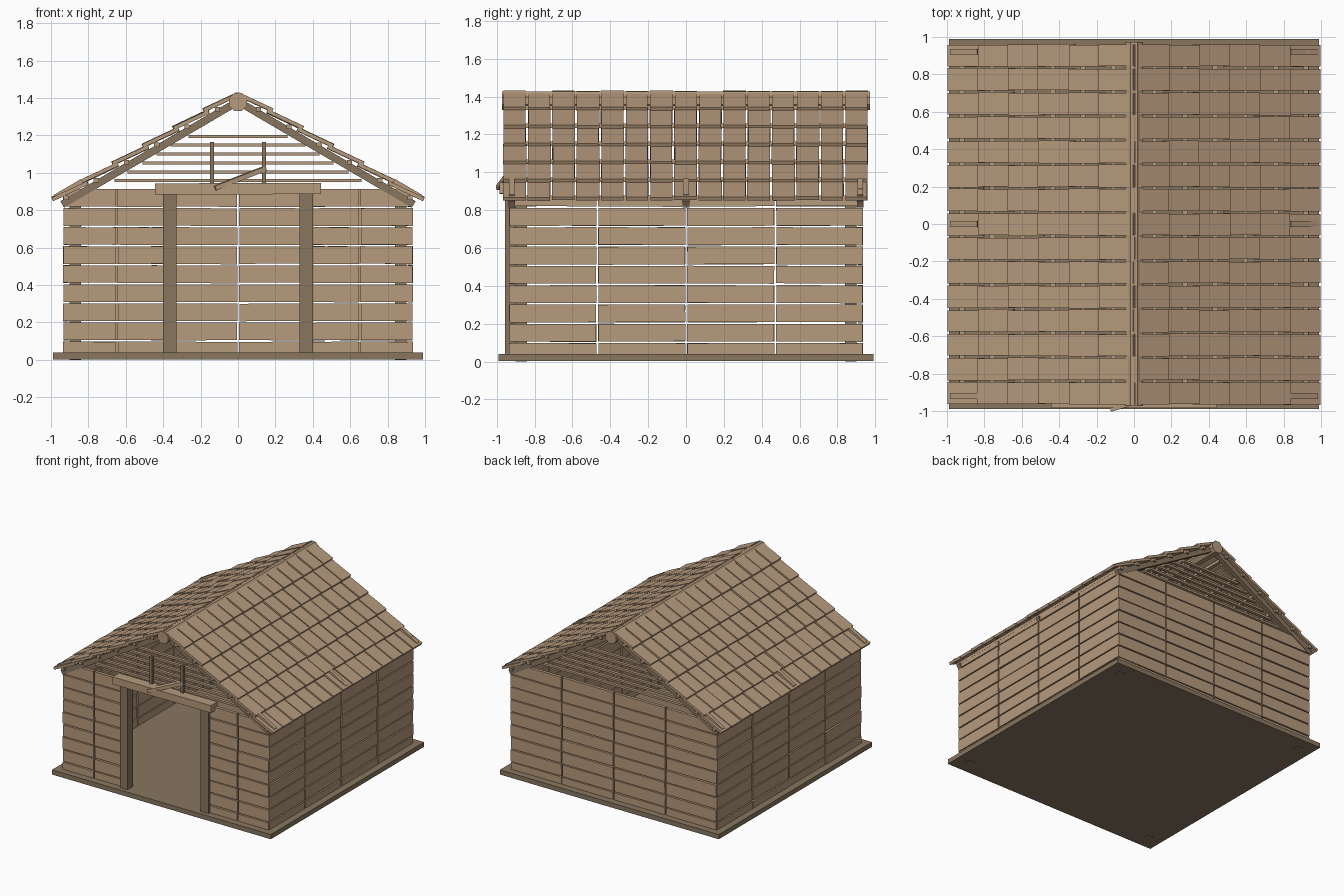
import bpy, bmesh, math, random
from mathutils import Matrix, Vector

random.seed(4)
cube = bpy.data.objects.get("Cube")
if cube:
    bpy.data.objects.remove(cube)


def material(name, rgb):
    m = bpy.data.materials.new(name)
    m.use_nodes = True
    m.diffuse_color = (*rgb, 1)
    m.node_tree.nodes["Principled BSDF"].inputs["Base Color"].default_value = (*rgb, 1)
    return m


LIGHT = material("light wood", (0.47, 0.325, 0.205))
DARK = material("dark wood", (0.25, 0.18, 0.115))


def block(bm, lo, hi, wobble=0.0, axis="Y"):
    """Box between two corners, optionally turned a little."""
    lo, hi = Vector(lo), Vector(hi)
    size = hi - lo
    turn = Matrix.Rotation(random.uniform(-wobble, wobble), 4, axis)
    mat = Matrix.Translation((lo + hi) / 2) @ turn @ Matrix.Diagonal((*size, 1))
    bmesh.ops.create_cube(bm, size=1, matrix=mat)


def beam(bm, a, b, width, depth):
    """Box from a to b; its top face runs along the line a-b."""
    a, b = Vector(a), Vector(b)
    along = (b - a).normalized()
    side = Vector((0, 0, 1)).cross(along).normalized()
    up = along.cross(side)
    rot = Matrix((along, side, up)).transposed().to_4x4()
    mat = Matrix.Translation((a + b) / 2 - up * depth / 2) @ rot
    size = Matrix.Diagonal(((b - a).length, width, depth, 1))
    bmesh.ops.create_cube(bm, size=1, matrix=mat @ size)


def finish(name, bm, mat):
    mesh = bpy.data.meshes.new(name)
    bm.to_mesh(mesh)
    bm.free()
    mesh.materials.append(mat)
    obj = bpy.data.objects.new(name, mesh)
    bpy.context.scene.collection.objects.link(obj)
    return obj


# Floor slab
bm = bmesh.new()
block(bm, (-0.99, -0.99, 0.002), (0.99, 0.99, 0.04))
finish("floor_slab", bm, DARK)

# Corner posts, with feet just showing under the slab
bm = bmesh.new()
for x in (-0.87, 0.87):
    for y in (-0.87, 0.87):
        block(bm, (x - 0.03, y - 0.03, 0), (x + 0.03, y + 0.03, 0.87))
finish("corner_posts", bm, DARK)

# Plank walls
ROWS = [0.03] + [0.1 + 0.102 * i for i in range(9)]
QUARTERS = [-0.935, -0.47, 0, 0.47, 0.935]


def wall(name, spans, place, top, axis):
    bm = bmesh.new()
    for z0, z1 in zip(ROWS, ROWS[1:]):
        for a, b in spans:
            lo, hi = place(a + 0.005, b - 0.005)
            out = random.uniform(0, 0.003)
            lift = random.uniform(0, 0.003)
            block(bm, (*[v + out for v in lo], z0 + 0.004 + lift),
                  (*[v + out for v in hi], min(z1, top) - 0.003), 0.006, axis)
    return finish(name, bm, LIGHT)


quarter_spans = list(zip(QUARTERS, QUARTERS[1:]))
front_spans = [(-0.935, -0.65), (-0.65, -0.37), (0.37, 0.65), (0.65, 0.935)]
wall("front_wall", front_spans, lambda a, b: ((a, -0.935), (b, -0.91)), 0.92, "Y")
wall("back_wall", quarter_spans, lambda a, b: ((a, 0.907), (b, 0.932)), 0.92, "Y")
wall("left_wall", quarter_spans, lambda a, b: ((0.907, a), (0.932, b)), 0.88, "X")
wall("right_wall", quarter_spans, lambda a, b: ((-0.935, a), (-0.91, b)), 0.88, "X")

# Door frame
bm = bmesh.new()
for s in (-1, 1):
    x = 0.365 * s
    block(bm, (x - 0.035, -0.955, 0.04), (x + 0.035, -0.885, 0.89))
finish("door_posts", bm, DARK)
bm = bmesh.new()
block(bm, (-0.445, -0.985, 0.885), (0.445, -0.9, 0.945), 0.006)
finish("door_lintel", bm, LIGHT)
bm = bmesh.new()
beam(bm, (-0.13, -0.98, 0.93), (0.14, -0.9, 1.035), 0.05, 0.025)
finish("loose_plank", bm, LIGHT)

# Open slats in both gables
bm = bmesh.new()
for i, half in enumerate((0.66, 0.59, 0.51, 0.435, 0.36, 0.265)):
    z = 0.958 + 0.0475 * i
    for y in (-0.89, 0.89):
        block(bm, (-half, y - 0.012, z - 0.008), (half, y + 0.012, z + 0.008))
finish("gable_slats", bm, LIGHT)
bm = bmesh.new()
for x in (-0.14, 0.14):
    block(bm, (x - 0.011, -0.925, 0.93), (x + 0.011, -0.902, 1.165))
finish("gable_studs", bm, DARK)

# Roof: shingles, battens and rafters on both slopes
SLOPE = 0.586
PITCH = 0.162


def roof(x, drop=0.0):
    return 1.455 - SLOPE * x - drop


shingles, battens, rafters, tails = [bmesh.new() for _ in range(4)]
for s in (-1, 1):
    for row in range(6):
        nose = 1.0 - PITCH * row
        head = max(nose - PITCH - 0.03, 0.005)
        for col in range(15):
            y = -0.905 + 0.129 * col + random.uniform(-0.002, 0.002)
            j = random.uniform(-0.004, 0.002)
            w = 0.118 + random.uniform(-0.004, 0.004)
            end = min(nose + j, 0.998)
            beam(shingles, (s * head, y, roof(head, 0.022 - j)),
                 (s * end, y, roof(end, -j)), w, 0.02)
        x = nose - 0.08
        block(battens, (s * x - 0.014, -0.955, roof(x, 0.062)),
              (s * x + 0.014, 0.955, roof(x, 0.038)))
    for y in (-0.92, 0, 0.92):
        beam(rafters, (s * 0.02, y, roof(0.02, 0.05)),
             (s * 0.95, y, roof(0.95, 0.05)), 0.035, 0.04)
        beam(tails, (s * 0.84, y, roof(0.84, -0.004)),
             (s * 0.985, y, roof(0.985, -0.004)), 0.03, 0.03)
finish("roof_shingles", shingles, LIGHT)
finish("roof_battens", battens, LIGHT)
finish("rafters", rafters, DARK)
finish("rafter_tails", tails, LIGHT)

# Ridge beam
bm = bmesh.new()
turn = Matrix.Rotation(math.pi / 2, 4, "X") @ Matrix.Rotation(math.pi / 8, 4, "Z")
bmesh.ops.create_cone(bm, cap_ends=True, segments=8, radius1=0.052, radius2=0.052,
                      depth=1.945, matrix=Matrix.Translation((0, 0, 1.378)) @ turn)
finish("ridge_beam", bm, LIGHT)
